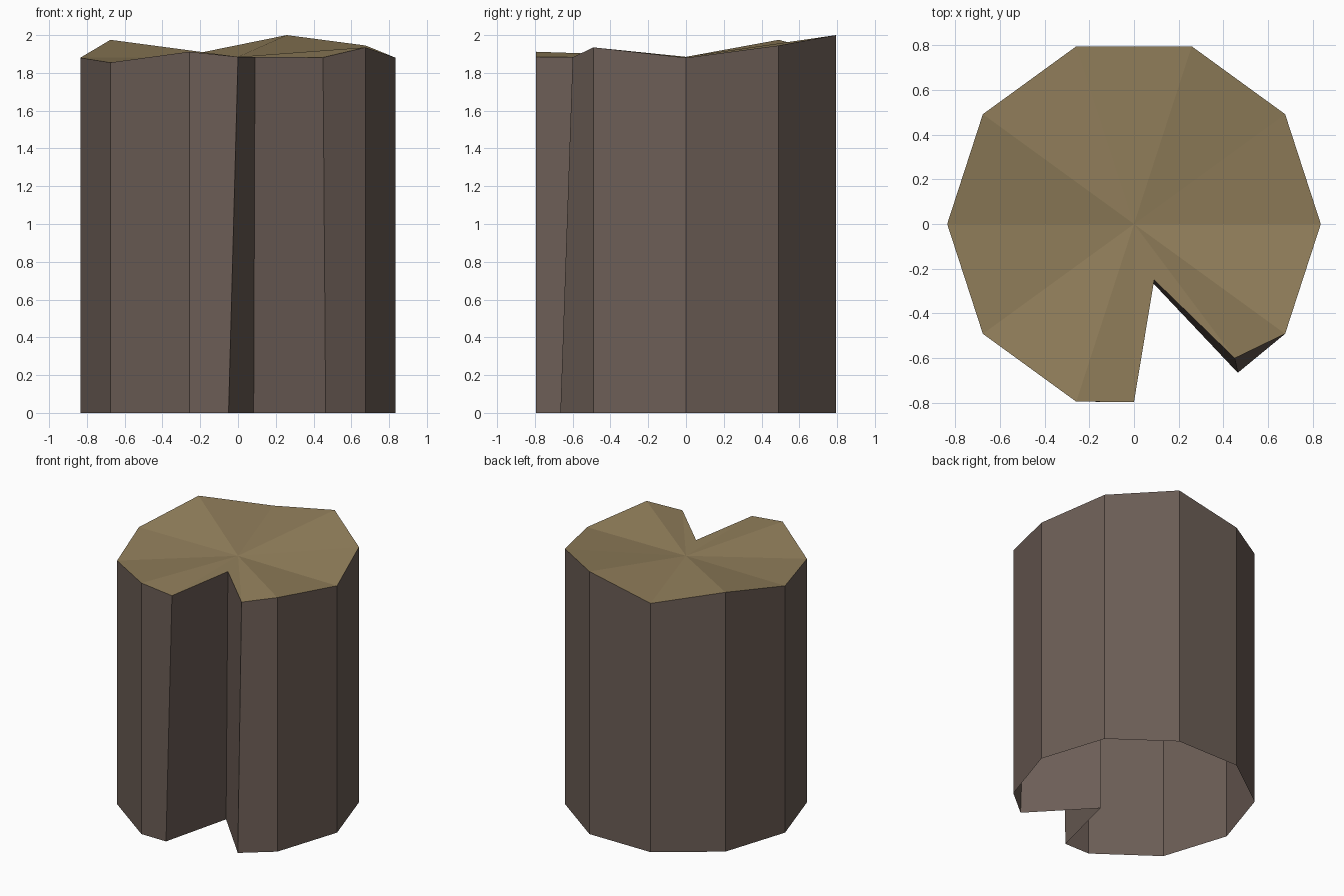
import bpy, bmesh, math

if "Cube" in bpy.data.objects:
    bpy.data.objects.remove(bpy.data.objects["Cube"])

def material(name, rgb):
    m = bpy.data.materials.new(name)
    m.diffuse_color = (*rgb, 1)
    m.use_nodes = True
    m.node_tree.nodes["Principled BSDF"].inputs["Base Color"].default_value = m.diffuse_color
    return m

bark = material("brown bark", (0.150, 0.111, 0.093))
wood = material("tan cut wood", (0.292, 0.216, 0.107))

# Outline: ten-sided trunk with uneven top; the front-right corner (k=8) is split open
R = 0.835
heights = [1.88, 1.945, 2.0, 1.895, 1.975, 1.88, 1.855, 1.912, None, 1.935]
split_top = [(0, -0.795, 1.885), (0.09, -0.25, 1.885), (0.45, -0.60, 1.882)]
split_low = [(-0.05, -0.795, 0), (0.083, -0.262, 0), (0.464, -0.665, 0)]

top, low = [], []
for k, h in enumerate(heights):
    if h is None:
        top += split_top
        low += split_low
    else:
        a = math.radians(36 * k)
        x, y = R * math.cos(a), R * math.sin(a)
        top.append((x, y, h))
        low.append((x, y, 0))

def build(name, mat, make):
    bm = bmesh.new()
    make(bm)
    me = bpy.data.meshes.new(name)
    bm.to_mesh(me)
    bm.free()
    me.materials.append(mat)
    ob = bpy.data.objects.new(name, me)
    bpy.context.collection.objects.link(ob)

# Bark walls, open underneath
def walls(bm):
    t = [bm.verts.new(p) for p in top]
    b = [bm.verts.new(p) for p in low]
    for i in range(len(t)):
        j = (i + 1) % len(t)
        bm.faces.new((b[i], b[j], t[j], t[i]))

# Cut wood surface fanned around the centre
def cut(bm):
    c = bm.verts.new((0, 0, 1.885))
    t = [bm.verts.new(p) for p in top]
    for i in range(len(t)):
        bm.faces.new((c, t[i], t[(i + 1) % len(t)]))

build("stump_bark", bark, walls)
build("stump_top", wood, cut)
